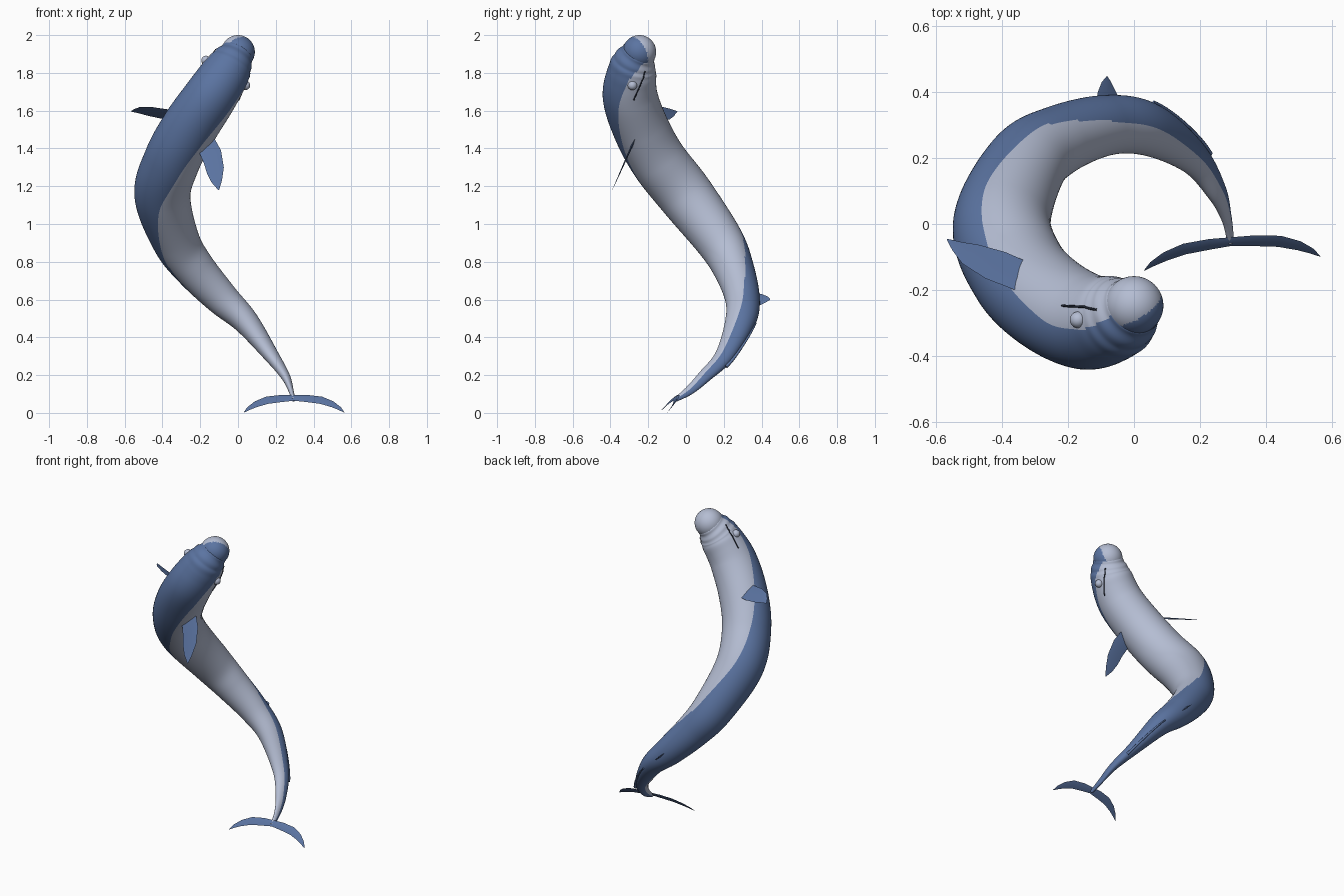
import bpy, bmesh, math
from mathutils import Vector

if "Cube" in bpy.data.objects:
    bpy.data.objects.remove(bpy.data.objects["Cube"])


def material(name, rgb):
    m = bpy.data.materials.new(name)
    m.diffuse_color = (*rgb, 1)
    m.use_nodes = True
    m.node_tree.nodes["Principled BSDF"].inputs["Base Color"].default_value = m.diffuse_color
    return m


BLUE = material("slate blue", (0.105, 0.175, 0.36))
PALE = material("pale grey blue", (0.46, 0.51, 0.65))
DARK = material("dark line", (0.015, 0.02, 0.035))

# Spine keys from head to tail: x, y, z, back radius, side radius
KEYS = [
    (0.00, -.247, 1.91, .086, .084),
    (-.03, -.272, 1.86, .114, .110),
    (-.065, -.287, 1.80, .130, .128),
    (-.148, -.295, 1.672, .146, .140),
    (-.26, -.238, 1.505, .150, .147),
    (-.35, -.145, 1.335, .150, .149),
    (-.40, 0.00, 1.15, .148, .147),
    (-.33, .175, .915, .125, .127),
    (-.235, .25, .77, .107, .110),
    (-.09, .298, .61, .092, .090),
    (.04, .288, .485, .081, .068),
    (.175, .205, .305, .053, .039),
    (.25, .10, .195, .037, .024),
    (.28, .02, .12, .025, .014),
    (.293, -.055, .07, .012, .010),
]
END = len(KEYS) - 1


def sample(t):
    """Catmull-Rom blend of the spine keys."""
    i = min(int(t), END - 1)
    u = t - i
    a, b, c, d = (KEYS[max(0, min(END, j))] for j in (i - 1, i, i + 1, i + 2))
    return [.5 * (2 * q + (r - p) * u + (2 * p - 5 * q + 4 * r - s) * u * u
                  + (3 * q - p - 3 * r + s) * u ** 3) for p, q, r, s in zip(a, b, c, d)]


def surface(t, phi, lift=0):
    """Point on the body; phi 0 is the back, 90 degrees the side."""
    k = sample(t)
    ahead, behind = sample(min(t + .05, END)), sample(max(t - .05, 0))
    tan = (Vector(ahead[:3]) - Vector(behind[:3])).normalized()
    # the back faces out of the coil, then rolls over towards the tail
    out = Vector((k[0] + .05, k[1], 0)).normalized()
    out += Vector((0, -.1, -.09)) * max(0, 1 - abs(t - 5.5) / 3.5)
    out += Vector((.13, 0, -.1)) * max(0, 1 - t / 3.5)
    back = out.lerp(Vector((.25, .62, -.72)), max(0, min(1, (t - 9) / 4)))
    back = (back - tan * back.dot(tan)).normalized()
    side = tan.cross(back)
    # shallow neck folds
    fold = .0025 * math.sin(t * 3.2 * math.pi) * (1 - t / 2.5) if t < 2.5 else 0
    return (Vector(k[:3]) + back * math.cos(phi) * (k[3] + fold + lift)
            + side * math.sin(phi) * (k[4] + fold + lift))


def finish(name, bm, mats, angle=60):
    bmesh.ops.recalc_face_normals(bm, faces=bm.faces)
    me = bpy.data.meshes.new(name)
    bm.to_mesh(me)
    bm.free()
    ob = bpy.data.objects.new(name, me)
    bpy.context.collection.objects.link(ob)
    for m in mats:
        me.materials.append(m)
    bpy.ops.object.select_all(action='DESELECT')
    ob.select_set(True)
    bpy.context.view_layer.objects.active = ob
    bpy.ops.object.shade_smooth_by_angle(angle=math.radians(angle))


# Body: elliptical loft along the spine, back blue and belly pale
SIDES, STEPS = 80, 14
bm = bmesh.new()
rings = []
for i in range(END * STEPS + 1):
    rings.append([bm.verts.new(surface(i / STEPS, 2 * math.pi * j / SIDES)) for j in range(SIDES)])
for i, (ra, rb) in enumerate(zip(rings, rings[1:])):
    t = i / STEPS
    limit = .24 * max(0, min(1, t / 2, (9 - t) / 2))  # blue is narrower on the chest
    for j in range(SIDES):
        k = (j + 1) % SIDES
        f = bm.faces.new((ra[j], ra[k], rb[k], rb[j]))
        f.material_index = 0 if math.cos(2 * math.pi * (j + .5) / SIDES) > limit else 1
bm.faces.new(rings[0])
bm.faces.new(rings[-1])
finish("body", bm, [BLUE, PALE])


def ball(name, centre, radius, mats, back=None):
    bm = bmesh.new()
    bmesh.ops.create_uvsphere(bm, u_segments=64, v_segments=40, radius=radius)
    for f in bm.faces:
        if back:
            f.material_index = 0 if f.calc_center_median().dot(back) > .01 else 1
    bmesh.ops.translate(bm, verts=bm.verts, vec=centre)
    finish(name, bm, mats)


# Rounded head and eyes
ball("head", Vector((0, -.247, 1.911)), .089, [BLUE, PALE], Vector((.48, -.78, -.36)))
for side in (1, -1):
    ball("eye", surface(2, side * math.radians(90), -.005), .025, [PALE])


def tube(name, pts, radii, mat):
    cu = bpy.data.curves.new(name, 'CURVE')
    cu.dimensions = '3D'
    cu.bevel_depth = 1
    cu.bevel_resolution = 2
    cu.use_fill_caps = True
    sp = cu.splines.new('POLY')
    sp.points.add(len(pts) - 1)
    for p, co, r in zip(sp.points, pts, radii):
        p.co = (*co, 1)
        p.radius = r
    cu.materials.append(mat)
    bpy.context.collection.objects.link(bpy.data.objects.new(name, cu))


# Mouth lines on both sides and the low ridge along the rear back
for side in (1, -1):
    ts = [.75 + i * .08 for i in range(24)]
    tube("mouth_line", [surface(t, side * math.radians(111 - 6 * abs(t - 1.5)), .001) for t in ts],
         [.0035] * len(ts), DARK)
ts = [10 + i * .06 for i in range(23)]
tube("back_ridge", [surface(t, 0, .004) for t in ts],
     [.004 + .005 * i / 22 for i in range(23)], BLUE)


def fin(name, origin, u, v, lead, trail, thick):
    """Lens-section blade between a leading and a trailing edge in plane u, v."""
    u, v, origin = Vector(u), Vector(v), Vector(origin)
    n = u.cross(v).normalized()
    bm = bmesh.new()
    rows = []
    for i, (a, b) in enumerate(zip(lead, trail)):
        pa, pb = (origin + u * p[0] + v * p[1] for p in (a, b))
        mid = pa.lerp(pb, .4)
        h = n * thick * max(.08, 1 - i / (len(lead) - 1))
        rows.append([bm.verts.new(p) for p in (pa, mid + h, pb, mid - h)])
    for ra, rb in zip(rows, rows[1:]):
        for j in range(4):
            k = (j + 1) % 4
            bm.faces.new((ra[j], ra[k], rb[k], rb[j]))
    bm.faces.new(rows[0])
    bm.faces.new(rows[-1])
    finish(name, bm, [BLUE], 40)


# Flippers
fin("right_flipper", (0, -.914, 0), (1, 0, 0), (0, .444, 1),
    [(-.14, 1.48), (-.09, 1.39), (-.075, 1.30), (-.085, 1.23), (-.10, 1.18)],
    [(-.215, 1.40), (-.18, 1.32), (-.165, 1.27), (-.14, 1.22), (-.105, 1.18)], .006)
fin("left_flipper", (0, 0, 1.372), (1, 0, -.353), (0, 1, -.53),
    [(-.36, -.20), (-.45, -.165), (-.52, -.12), (-.55, -.08), (-.567, -.048)],
    [(-.31, -.12), (-.39, -.085), (-.47, -.063), (-.52, -.055), (-.565, -.045)], .006)

# Small fin on the back
fin("back_fin", (-.08, 0, .6), (.7, 0, -.7), (0, 1, 0),
    [(-.052, .36), (-.042, .40), (-.025, .43), (-.006, .446)],
    [(.07, .36), (.04, .395), (.015, .43), (.001, .446)], .006)

# Tail flukes
LEAD = [(0, 0), (.07, .0), (.15, .012), (.21, .045), (.25, .085), (.27, .122)]
TRAIL = [(0, .04), (.07, .05), (.14, .062), (.20, .085), (.235, .103), (.268, .123)]
for name, s in (("right_fluke", 1), ("left_fluke", -1)):
    fin(name, (.297, -.04, .095), (.99 * s, .08 * s, 0), (0, -.65, -.76), LEAD, TRAIL, .006)
